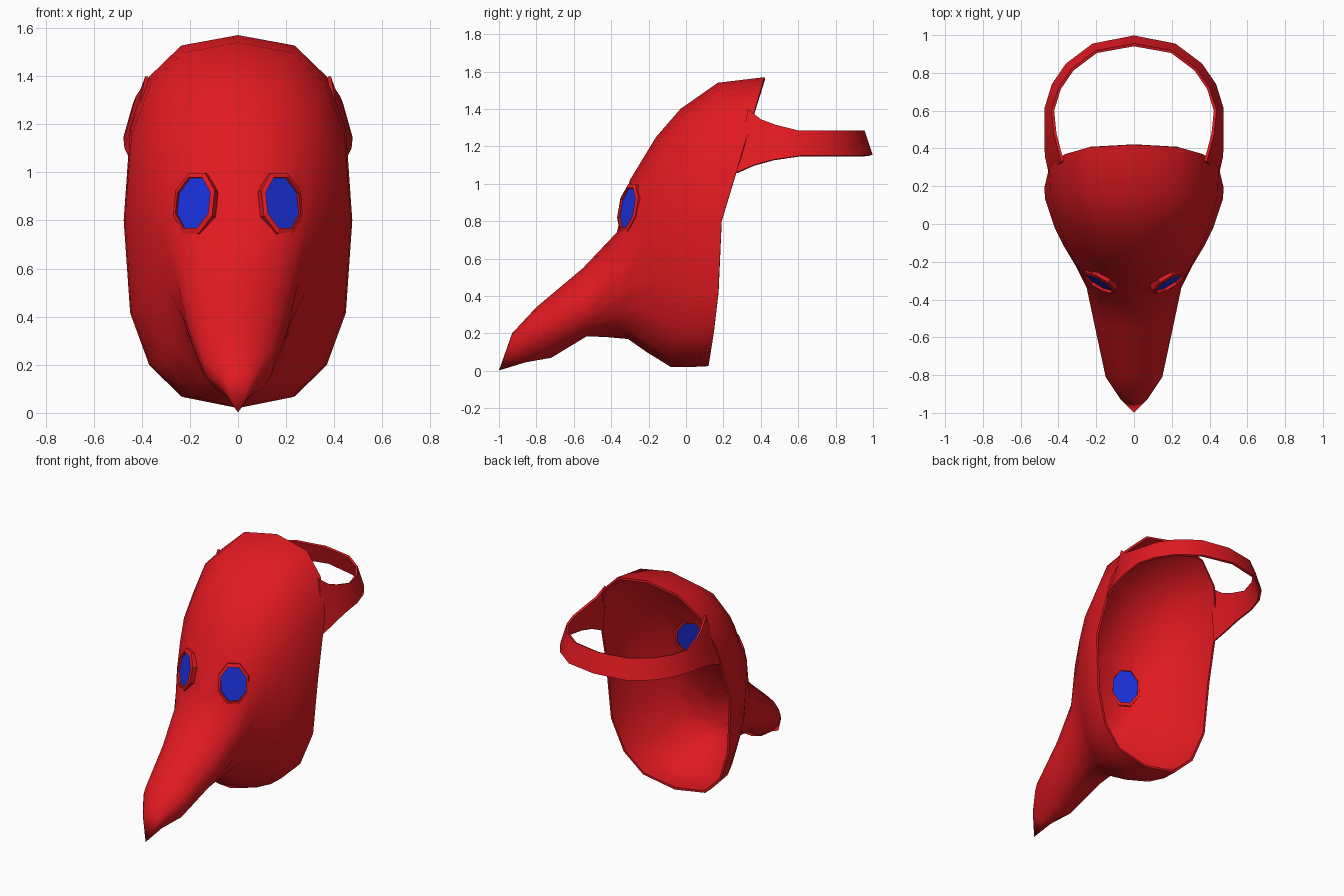
import bpy, bmesh
from math import sin, cos, pi, radians
from mathutils import Vector, Matrix

if "Cube" in bpy.data.objects:
    bpy.data.objects.remove(bpy.data.objects["Cube"])


def material(name, color):
    m = bpy.data.materials.new(name)
    m.diffuse_color = color
    m.use_nodes = True
    m.node_tree.nodes["Principled BSDF"].inputs["Base Color"].default_value = m.diffuse_color
    return m


RED = material("red", (0.75, 0.01, 0.015, 1))
BLUE = material("blue", (0.01, 0.03, 0.7, 1))


def make(name, verts, faces, mat):
    me = bpy.data.meshes.new(name)
    me.from_pydata(verts, [], faces)
    me.materials.append(mat)
    ob = bpy.data.objects.new(name, me)
    bpy.context.collection.objects.link(ob)
    return ob


def activate(ob):
    bpy.ops.object.select_all(action='DESELECT')
    ob.select_set(True)
    bpy.context.view_layer.objects.active = ob


def solidify(ob, thickness):
    activate(ob)
    m = ob.modifiers.new("shell", 'SOLIDIFY')
    m.thickness, m.offset = thickness, -1
    bpy.ops.object.modifier_apply(modifier=m.name)


def smooth(ob, angle=38):
    activate(ob)
    bpy.ops.object.shade_smooth_by_angle(angle=radians(angle))


# Mask rings, back rim to beak: top y,z / half width, y, z / bottom y,z / roundness
RINGS = [
    (0.42, 1.57, 0.475, 0.19, 0.80, 0.12, 0.025, 0.73),
    (0.17, 1.54, 0.470, 0.13, 0.80, 0.02, 0.02, 0.76),
    (-0.03, 1.40, 0.42, -0.02, 0.79, -0.08, 0.02, 0.85),
    (-0.16, 1.25, 0.37, -0.12, 0.76, -0.21, 0.10, 0.95),
    (-0.30, 1.02, 0.31, -0.22, 0.72, -0.31, 0.17, 1),
    (-0.37, 0.74, 0.25, -0.34, 0.54, -0.42, 0.18, 1),
    (-0.55, 0.55, 0.21, -0.53, 0.36, -0.53, 0.185, 1),
    (-0.80, 0.34, 0.15, -0.81, 0.21, -0.72, 0.07, 1),
    (-0.93, 0.20, 0.07, -0.93, 0.13, -0.86, 0.045, 1),
]
N = 16


def ring(yt, zt, w, yw, zm, yb, zb, e):
    pts = []
    for j in range(N):
        a = 2 * pi * j / N
        s, c = sin(a), cos(a)
        x = w * abs(s) ** e * (1 if s > 0 else -1)
        k = abs(c) ** e if abs(c) > 1e-6 else 0
        if c >= 0:
            pts.append((x, yw + (yt - yw) * k, zm + (zt - zm) * k))
        else:
            pts.append((x, yw + (yb - yw) * k * k, zm + (zb - zm) * k))
    return pts


# Mask shell
verts = [p for r in RINGS for p in ring(*r)] + [(0, -1, 0.002)]
faces = []
for i in range(len(RINGS) - 1):
    for j in range(N):
        k = (j + 1) % N
        faces.append((i * N + j, (i + 1) * N + j, (i + 1) * N + k, i * N + k))
last = (len(RINGS) - 1) * N
faces += [(last + j, len(verts) - 1, last + (j + 1) % N) for j in range(N)]
mask = make("mask_shell", verts, faces, RED)
solidify(mask, 0.015)


# Eyes: local frame tilted to the face, eight sided
def eye_matrix(side):
    n = Vector((0.5 * side, -0.85, 0.2)).normalized()
    u = Vector((0, 0, 1)).cross(n).normalized()
    v = n.cross(u)
    m = Matrix((u, v, n)).transposed().to_4x4()
    m.translation = Vector((0.18 * side, -0.305, 0.87))
    return m


def eye_loop(m, scale, depth):
    return [m @ Vector((0.088 * scale * cos(a), 0.12 * scale * sin(a), depth))
            for a in [2 * pi * (j + 0.5) / 8 for j in range(8)]]


def quads(a, b):
    return [(a * 8 + j, a * 8 + (j + 1) % 8, b * 8 + (j + 1) % 8, b * 8 + j) for j in range(8)]


caps = [tuple(range(7, -1, -1)), tuple(range(8, 16))]
for side, label in ((1, "right"), (-1, "left")):
    m = eye_matrix(side)
    # Eye hole
    cutter = make("eye_cutter", eye_loop(m, 1.0, -0.1) + eye_loop(m, 1.0, 0.1),
                  quads(0, 1) + caps, RED)
    cutter.hide_render = True
    activate(mask)
    b = mask.modifiers.new("eye_hole", 'BOOLEAN')
    b.operation, b.solver, b.object = 'DIFFERENCE', 'EXACT', cutter
    bpy.ops.object.modifier_apply(modifier=b.name)
    bpy.data.objects.remove(cutter)
    # Lens
    lens = make(label + "_eye_lens", eye_loop(m, 1.0, -0.012) + eye_loop(m, 1.0, 0.0),
                quads(0, 1) + caps, BLUE)
    smooth(lens)
    # Raised socket around the lens
    loops = [(0.97, -0.022), (1.16, -0.022), (1.16, 0.008), (0.97, 0.016)]
    make(label + "_eye_socket", [p for s, d in loops for p in eye_loop(m, s, d)],
         [f for i in range(4) for f in quads(i, (i + 1) % 4)], RED)

smooth(mask)

# Head strap: lower and upper edge of one half, mirrored into a loop
half = [((0.452, 0.27, 1.06), (0.385, 0.33, 1.40)),
        ((0.472, 0.36, 1.10), (0.405, 0.40, 1.345)),
        ((0.475, 0.47, 1.13), (0.425, 0.48, 1.315))]
half += [((x, y, 1.15), (x * 0.92, y - 0.04 * (y - 0.5) / 0.5, 1.285))
         for x, y in ((0.475, 0.61), (0.435, 0.74), (0.36, 0.85), (0.22, 0.955))]
path = half + [((0, 0.998, 1.155), (0, 0.955, 1.285))]
path += [tuple((-x, y, z) for x, y, z in pair) for pair in reversed(half)]
verts = [p for pair in path for p in pair]
faces = [(2 * i, 2 * i + 2, 2 * i + 3, 2 * i + 1) for i in range(len(path) - 1)]
strap = make("head_strap", verts, faces, RED)
solidify(strap, 0.015)
smooth(strap)
